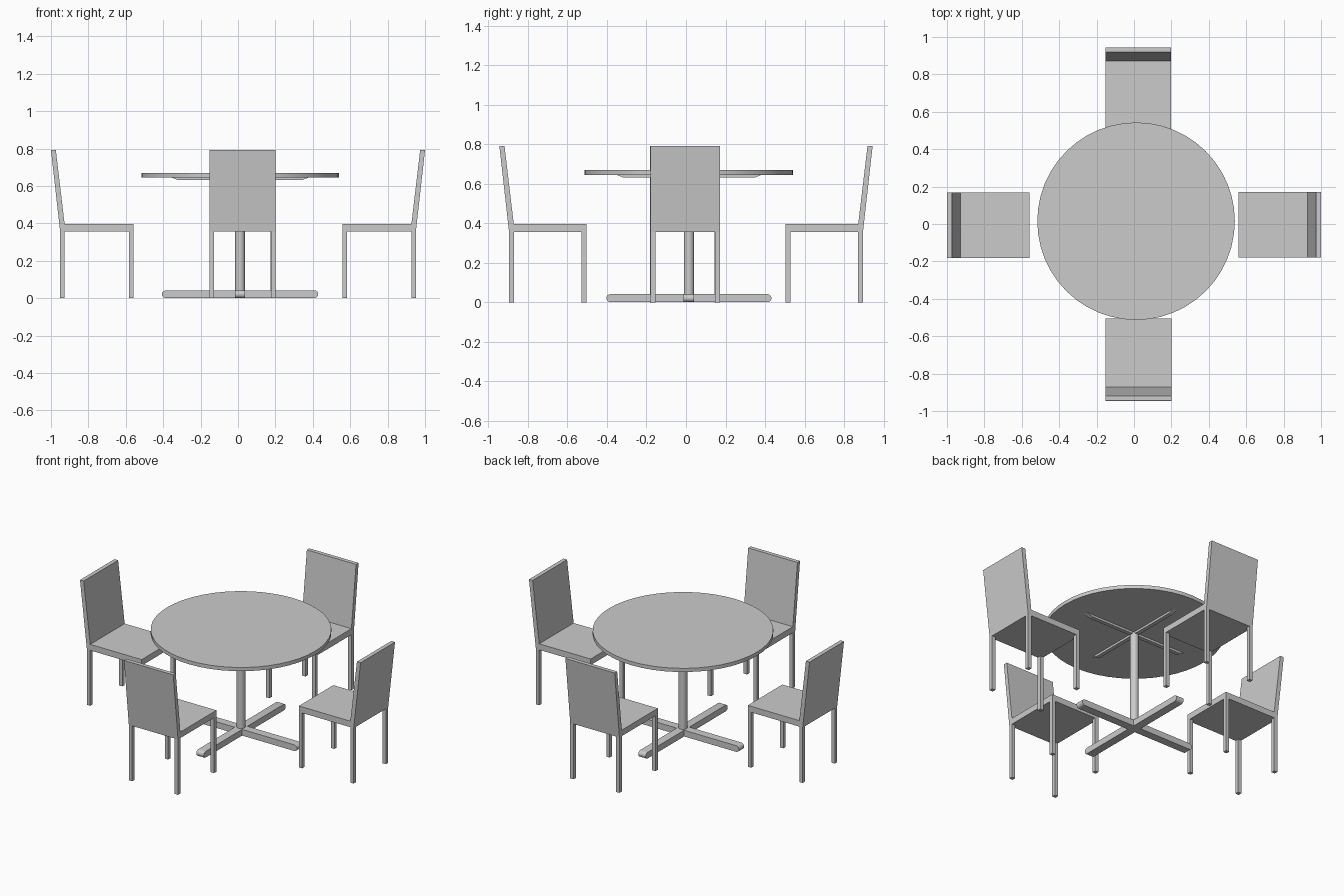
import bpy, bmesh, math
from mathutils import Matrix

if "Cube" in bpy.data.objects:
    bpy.data.objects.remove(bpy.data.objects["Cube"])

TX, TY = 0.011, 0.015  # table centre


def make_object(name, bm, matrix=Matrix()):
    bm.transform(matrix)
    bmesh.ops.recalc_face_normals(bm, faces=bm.faces)
    mesh = bpy.data.meshes.new(name)
    bm.to_mesh(mesh)
    bm.free()
    obj = bpy.data.objects.new(name, mesh)
    bpy.context.collection.objects.link(obj)
    return obj


def extrude_profile(name, points, width, matrix):
    """Extrude an x-z outline along y, centred on y = 0."""
    bm = bmesh.new()
    face = bm.faces.new([bm.verts.new((x, -width / 2, z)) for x, z in points])
    ext = bmesh.ops.extrude_face_region(bm, geom=[face])
    moved = [v for v in ext["geom"] if isinstance(v, bmesh.types.BMVert)]
    bmesh.ops.translate(bm, verts=moved, vec=(0, width, 0))
    return make_object(name, bm, matrix)


def cylinder(name, radius, z0, z1, sides):
    bm = bmesh.new()
    bmesh.ops.create_cone(bm, cap_ends=True, segments=sides,
                          radius1=radius, radius2=radius, depth=z1 - z0)
    obj = make_object(name, bm, Matrix.Translation((TX, TY, (z0 + z1) / 2)))
    smooth(obj)


def smooth(obj):
    bpy.context.view_layer.objects.active = obj
    obj.select_set(True)
    bpy.ops.object.shade_smooth_by_angle(angle=math.radians(35))
    obj.select_set(False)


def chair(label, x, y, angle):
    place = Matrix.Translation((x, y, 0)) @ Matrix.Rotation(angle, 4, 'Z')
    # seat and leaning back in one bent profile, front edge at x = 0
    outline = [(0, 0.357), (0.391, 0.357), (0.44, 0.792), (0.414, 0.792),
               (0.367, 0.396), (0, 0.396)]
    extrude_profile(label + "_seat_and_back", outline, 0.351, place)
    # four square legs
    for end, lx in (("front", 0), ("back", 0.367)):
        for side, ly in (("left", 0.1635), ("right", -0.1635)):
            leg = [(lx, 0), (lx + 0.024, 0), (lx + 0.024, 0.36), (lx, 0.36)]
            extrude_profile(f"{label}_{end}_{side}_leg", leg, 0.024,
                            place @ Matrix.Translation((0, ly, 0)))


# table top and post
cylinder("table_top", 0.528, 0.645, 0.669, 48)
cylinder("table_post", 0.026, 0.03, 0.64, 24)

# crossed feet with rounded ends, and tapered braces under the top
foot = []
for sign in (1, -1):
    for i in range(9):
        a = -math.pi / 2 + math.pi * i / 8
        foot.append((sign * (0.398 + 0.02 * math.cos(a)),
                     0.021 + sign * 0.02 * math.sin(a)))
brace = [(-0.37, 0.646), (-0.33, 0.631), (0.33, 0.631), (0.37, 0.646)]
for axis, angle in (("side", 0), ("depth", math.pi / 2)):
    place = Matrix.Translation((TX, TY, 0)) @ Matrix.Rotation(angle, 4, 'Z')
    smooth(extrude_profile(axis + "_foot", foot, 0.053, place))
    extrude_profile(axis + "_brace", brace, 0.026, place)

# four chairs facing the table
chair("right_chair", 0.56, -0.004, 0)
chair("rear_chair", 0.023, 0.505, math.pi / 2)
chair("left_chair", -0.56, -0.006, math.pi)
chair("front_chair", 0.024, -0.505, -math.pi / 2)
